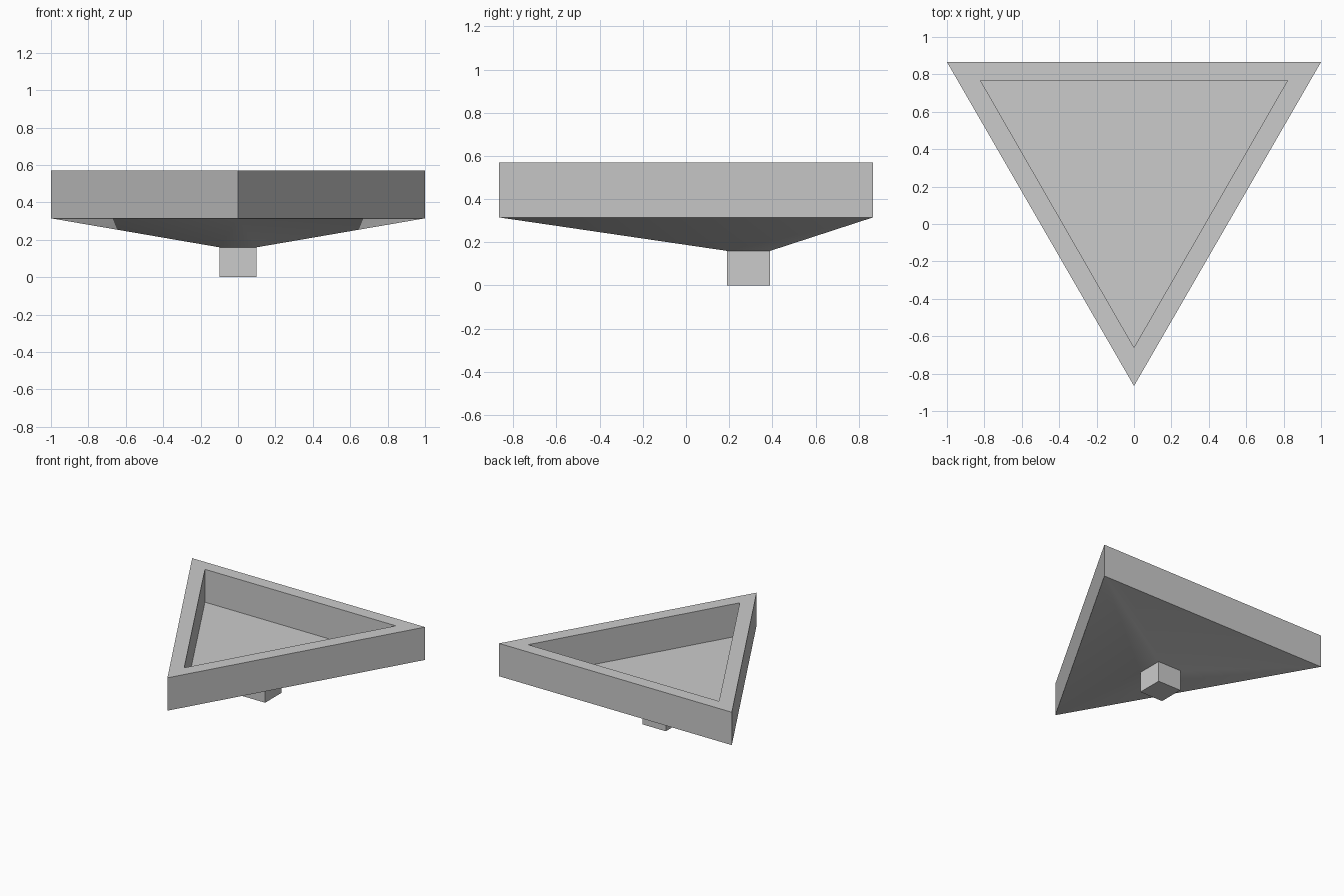
import bpy
import bmesh
import math

default = bpy.data.objects.get("Cube")
if default:
    bpy.data.objects.remove(default, do_unlink=True)

# One plain grey for everything
grey = bpy.data.materials.new("light_grey")
grey.use_nodes = True
grey.diffuse_color = (0.6, 0.6, 0.6, 1)
grey.node_tree.nodes["Principled BSDF"].inputs["Base Color"].default_value = (0.6, 0.6, 0.6, 1)

RIM_TOP, RIM_BASE, STEM_TOP = 0.57, 0.315, 0.16
STEM_HALF, STEM_Y = 0.1, 0.29

outer = [(-1, 0.866), (0, -0.866), (1, 0.866)]
inner = [(-0.82, 0.766), (0, -0.66), (0.82, 0.766)]
square = [(sx * STEM_HALF, STEM_Y + sy * STEM_HALF)
          for sx, sy in ((-1, 1), (-1, -1), (1, -1), (1, 1))]


def ring(bm, outline, z):
    return [bm.verts.new((x, y, z)) for x, y in outline]


def bridge(bm, a, b):
    for i in range(len(a)):
        j = (i + 1) % len(a)
        bm.faces.new((a[i], a[j], b[j], b[i]))


def finish(bm, name, recalc=True):
    if recalc:
        bmesh.ops.recalc_face_normals(bm, faces=bm.faces)
    mesh = bpy.data.meshes.new(name)
    bm.to_mesh(mesh)
    bm.free()
    obj = bpy.data.objects.new(name, mesh)
    bpy.context.collection.objects.link(obj)
    mesh.materials.append(grey)
    return obj


# Triangular wall: outside, flat rim and inside
bm = bmesh.new()
loops = [ring(bm, outer, RIM_BASE), ring(bm, outer, RIM_TOP),
         ring(bm, inner, RIM_TOP), ring(bm, inner, RIM_BASE)]
for lower, upper in zip(loops, loops[1:] + loops[:1]):
    bridge(bm, lower, upper)
finish(bm, "triangular_wall")

# Tray floor with a shallow funnel tapering down to the square stem
bm = bmesh.new()
ring(bm, outer, RIM_BASE)
ring(bm, square, STEM_TOP)
bmesh.ops.convex_hull(bm, input=bm.verts)
bmesh.ops.recalc_face_normals(bm, faces=bm.faces)
caps = [f for f in bm.faces if all(abs(v.co.z - STEM_TOP) < 1e-4 for v in f.verts)]
bmesh.ops.delete(bm, geom=caps, context="FACES_ONLY")
funnel = finish(bm, "floor_and_funnel", recalc=False)

bpy.ops.object.select_all(action="DESELECT")
funnel.select_set(True)
bpy.context.view_layer.objects.active = funnel
bpy.ops.object.shade_smooth_by_angle(angle=math.radians(30))

# Square stem below the funnel
bm = bmesh.new()
low, high = ring(bm, square, 0), ring(bm, square, STEM_TOP)
bridge(bm, low, high)
bm.faces.new(low)
bm.faces.new(high)
finish(bm, "square_stem")
